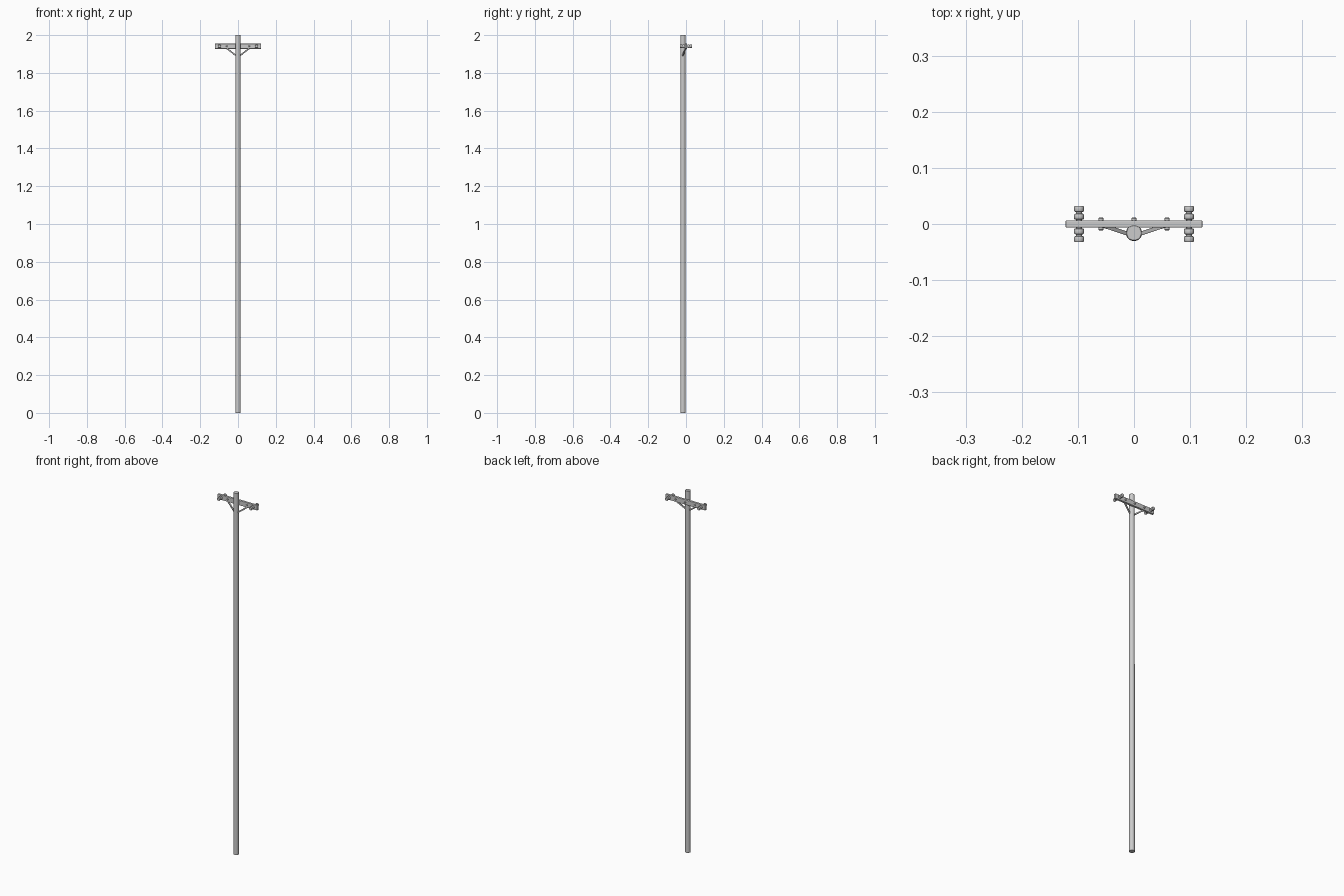
import bpy, math
from mathutils import Vector

if "Cube" in bpy.data.objects:
    bpy.data.objects.remove(bpy.data.objects["Cube"])

ARM_Z = 1.941
POLE_Y = -0.016


def finish(ob, name, angle=35):
    ob.name = name
    bpy.ops.object.shade_smooth_by_angle(angle=math.radians(angle))
    return ob


def box(name, loc, size, bevel):
    bpy.ops.mesh.primitive_cube_add(size=1, location=loc)
    ob = bpy.context.object
    ob.scale = size
    bpy.ops.object.transform_apply(location=False, rotation=False, scale=True)
    m = ob.modifiers.new("bevel", 'BEVEL')
    m.width, m.segments = bevel, 2
    ob.name = name
    return ob


def lathe_y(name, profile, loc, sides=20):
    """Solid of revolution about the y axis; profile is (radius, y)."""
    verts, faces = [], []
    for r, y in profile:
        for i in range(sides):
            a = 2 * math.pi * i / sides
            verts.append((r * math.cos(a), y, r * math.sin(a)))
    for k in range(len(profile) - 1):
        for i in range(sides):
            j = (i + 1) % sides
            faces.append((k * sides + i, (k + 1) * sides + i,
                          (k + 1) * sides + j, k * sides + j))
    n = (len(profile) - 1) * sides
    faces.append(tuple(range(sides)))
    faces.append(tuple(n + i for i in reversed(range(sides))))
    me = bpy.data.meshes.new(name)
    me.from_pydata(verts, [], faces)
    ob = bpy.data.objects.new(name, me)
    bpy.context.collection.objects.link(ob)
    ob.location = loc
    bpy.ops.object.select_all(action='DESELECT')
    ob.select_set(True)
    bpy.context.view_layer.objects.active = ob
    return finish(ob, name)


# slightly tapered pole with softened ends
bpy.ops.mesh.primitive_cone_add(vertices=32, radius1=0.0144, radius2=0.0136,
                                depth=2, location=(0, POLE_Y, 1))
pole = finish(bpy.context.object, "pole")
m = pole.modifiers.new("bevel", 'BEVEL')
m.width, m.segments, m.limit_method = 0.001, 2, 'ANGLE'

# crossarm let into the back of the pole
box("crossarm", (0, 0, ARM_Z), (0.244, 0.0125, 0.027), 0.0015)

# stacked insulators on both faces of each arm end (profile grows outward)
half = [(0.005, 0), (0.005, 0.008), (0.008, 0.0085), (0.009, 0.010),
        (0.009, 0.0165), (0.008, 0.018), (0.0055, 0.0185), (0.0055, 0.0215),
        (0.008, 0.022), (0.009, 0.0235), (0.009, 0.030), (0.008, 0.032)]
insulator = [(r, -y) for r, y in reversed(half[1:])] + half[1:]
bolt = [(0.003, -0.0115), (0.0045, -0.010), (0.0045, -0.006),
        (0.0045, 0.006), (0.0045, 0.010), (0.003, 0.0115)]
for side, s in (("left", -1), ("right", 1)):
    lathe_y("insulators_" + side, insulator, (s * 0.098, 0, ARM_Z))
    lathe_y("arm_bolt_" + side, bolt, (s * 0.059, 0, ARM_Z))
    # diagonal brace from the arm underside to the pole
    a = Vector((s * 0.061, -0.001, ARM_Z - 0.011))
    b = Vector((0, -0.021, 1.884))
    brace = box("brace_" + side, (a + b) / 2,
                (0.007, 0.007, (a - b).length), 0.0008)
    brace.rotation_mode = 'QUATERNION'
    brace.rotation_quaternion = (a - b).to_track_quat('Z', 'Y')

# bolt through the arm and pole
lathe_y("centre_bolt", bolt, (0, 0, ARM_Z))
